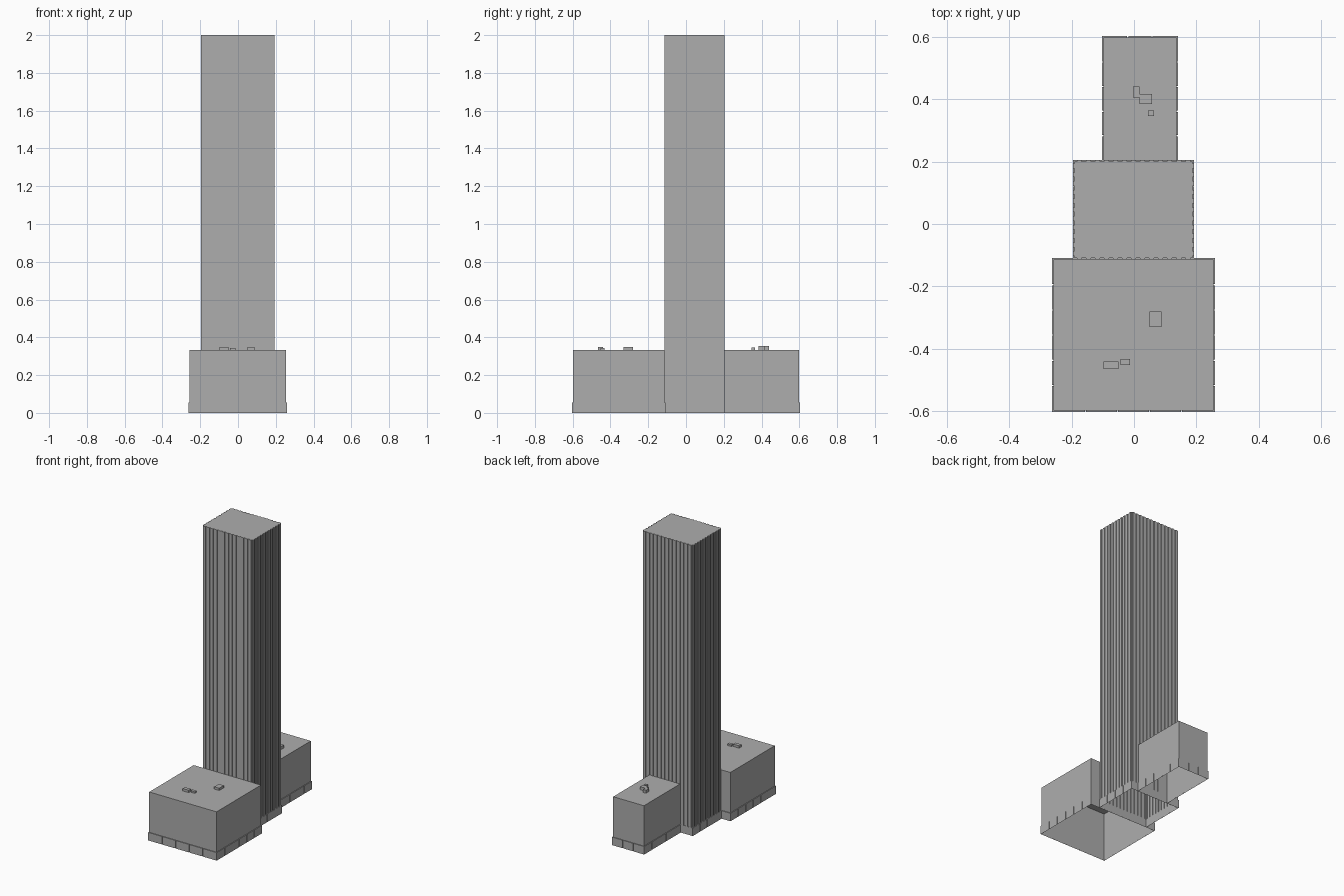
import bpy
import bmesh

cube = bpy.data.objects.get("Cube")
if cube:
    bpy.data.objects.remove(cube, do_unlink=True)

GREY = 0.42
concrete = bpy.data.materials.new("concrete_grey")
concrete.use_nodes = True
concrete.diffuse_color = (GREY, GREY, GREY, 1)
concrete.node_tree.nodes["Principled BSDF"].inputs["Base Color"].default_value = (GREY, GREY, GREY, 1)

BAND = 0.055      # height of the street level band
ROOF = 0.333      # roof height of both low wings
TOP = 2.0


def finish(name, bm):
    mesh = bpy.data.meshes.new(name)
    bm.to_mesh(mesh)
    bm.free()
    mesh.materials.append(concrete)
    obj = bpy.data.objects.new(name, mesh)
    bpy.context.collection.objects.link(obj)
    return obj


def add_shell(bm, outline, z0, z1, cap=True):
    """Walls over an anticlockwise outline, open underneath."""
    low = [bm.verts.new((x, y, z0)) for x, y in outline]
    high = [bm.verts.new((x, y, z1)) for x, y in outline]
    n = len(outline)
    for i in range(n):
        j = (i + 1) % n
        bm.faces.new((low[i], low[j], high[j], high[i]))
    if cap:
        bm.faces.new(high)


def rectangle(x0, x1, y0, y1):
    return [(x0, y0), (x1, y0), (x1, y1), (x0, y1)]


def pleated(x0, x1, y0, y1, nx, ny, depth, share):
    """Rectangle whose sides carry evenly spaced square ribs."""
    corners = rectangle(x0, x1, y0, y1)
    points = []
    for i, (ax, ay) in enumerate(corners):
        bx, by = corners[(i + 1) % 4]
        count = ny if i % 2 else nx
        length = abs(bx - ax) + abs(by - ay)
        ux, uy = (bx - ax) / length, (by - ay) / length
        points.append((ax, ay))
        pitch = length / count
        for k in range(count):
            start = (k + 0.5 - share / 2) * pitch
            end = start + share * pitch
            for t, d in ((start, 0), (start, depth), (end, depth), (end, 0)):
                points.append((ax + ux * t + uy * d, ay + uy * t - ux * d))
    return points


def add_band(name, x0, x1, y0, y1, nx, ny):
    """Thin street level panels with narrow joints between them."""
    bm = bmesh.new()
    out, gap = 0.005, 0.004

    def panels(a, b, n):
        pitch = (b - a) / n
        return [(a + k * pitch + (gap / 2 if k else -out),
                 a + (k + 1) * pitch - (gap / 2 if k < n - 1 else -out)) for k in range(n)]

    for a, b in panels(x0, x1, nx):
        add_shell(bm, rectangle(a, b, y0 - out, y0), 0, BAND)
        add_shell(bm, rectangle(a, b, y1, y1 + out), 0, BAND)
    for a, b in panels(y0, y1, ny):
        add_shell(bm, rectangle(x0 - out, x0, a, b), 0, BAND)
        add_shell(bm, rectangle(x1, x1 + out, a, b), 0, BAND)
    finish(name, bm)


# Low wings in front of and behind the tower
wings = {
    "front_wing": (-0.258, 0.255, -0.598, -0.114, 5, 6),
    "back_wing": (-0.098, 0.136, 0.204, 0.598, 3, 5),
}
for name, (x0, x1, y0, y1, nx, ny) in wings.items():
    bm = bmesh.new()
    add_shell(bm, rectangle(x0, x1, y0, y1), 0, ROOF)
    finish(name, bm)
    add_band(name + "_street_band", x0, x1, y0, y1, nx, ny)

# Ribbed tower standing on a plain base
tower = (-0.19, 0.187, -0.109, 0.2)
bm = bmesh.new()
add_shell(bm, pleated(*tower, 13, 11, 0.005, 0.55), BAND, TOP)
finish("tower", bm)
bm = bmesh.new()
add_shell(bm, rectangle(*tower), 0, BAND, cap=False)
finish("tower_base", bm)
add_band("tower_street_band", *tower, 4, 4)

# Rooftop plant: x range, y range, height
units = [
    (0.05, 0.088, -0.33, -0.28, 0.016),
    (-0.097, -0.05, -0.465, -0.44, 0.016),
    (-0.043, -0.013, -0.452, -0.432, 0.011),
    (-0.003, 0.018, 0.405, 0.44, 0.021),
    (0.018, 0.058, 0.385, 0.417, 0.021),
    (0.045, 0.064, 0.347, 0.364, 0.013),
]
for i, (x0, x1, y0, y1, h) in enumerate(units):
    bm = bmesh.new()
    add_shell(bm, rectangle(x0, x1, y0, y1), ROOF, ROOF + h)
    finish(f"roof_unit_{i + 1}", bm)
